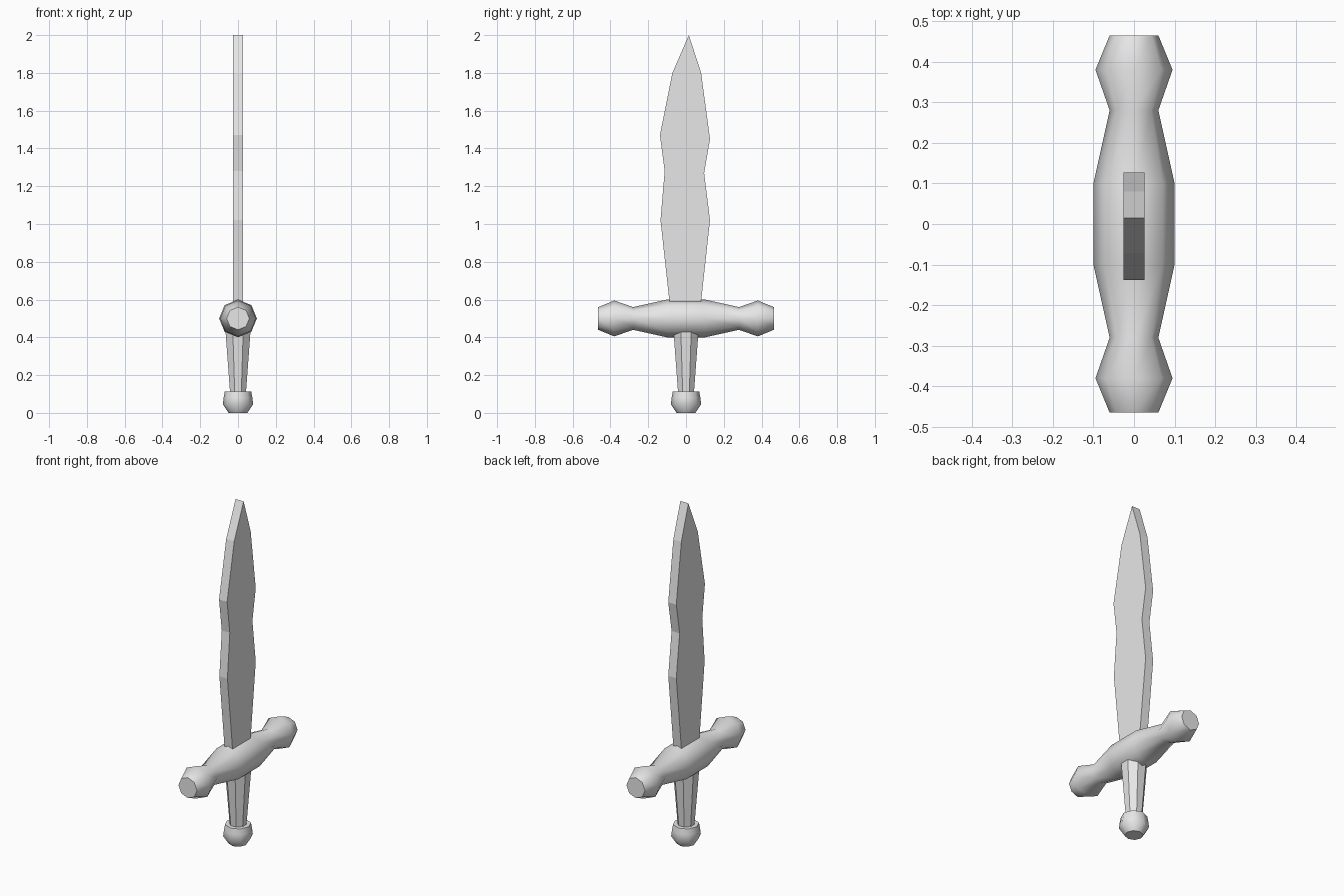
import bpy
import bmesh
from math import cos, sin, pi, radians

cube = bpy.data.objects.get("Cube")
if cube:
    bpy.data.objects.remove(cube, do_unlink=True)

# One plain grey for the whole weapon
grey = bpy.data.materials.new("plain grey")
grey.use_nodes = True
grey.diffuse_color = (0.8, 0.8, 0.8, 1)
grey.node_tree.nodes["Principled BSDF"].inputs["Base Color"].default_value = (0.8, 0.8, 0.8, 1)


def finish(name, bm, smooth_angle=None):
    bmesh.ops.recalc_face_normals(bm, faces=bm.faces)
    mesh = bpy.data.meshes.new(name)
    bm.to_mesh(mesh)
    bm.free()
    mesh.materials.append(grey)
    obj = bpy.data.objects.new(name, mesh)
    bpy.context.collection.objects.link(obj)
    if smooth_angle:
        bpy.ops.object.select_all(action='DESELECT')
        obj.select_set(True)
        bpy.context.view_layer.objects.active = obj
        bpy.ops.object.shade_smooth_by_angle(angle=radians(smooth_angle))
    return obj


def turned(name, profile, smooth_angle=None, twist=0.0, sides=8):
    """Capped solid along z from (radius, height) pairs."""
    bm = bmesh.new()
    rings = []
    for r, z in profile:
        angles = [twist + 2 * pi * i / sides for i in range(sides)]
        rings.append([bm.verts.new((r * cos(a), r * sin(a), z)) for a in angles])
    for low, high in zip(rings, rings[1:]):
        for i in range(sides):
            j = (i + 1) % sides
            bm.faces.new((low[i], low[j], high[j], high[i]))
    bm.faces.new(rings[0])
    bm.faces.new(rings[-1])
    return finish(name, bm, smooth_angle)


# Handle: rounded pommel and tapered faceted grip
turned("pommel", [(0.05, 0), (0.08, 0.045), (0.076, 0.08), (0.07, 0.113)], 50)
turned("grip", [(0.045, 0.1), (0.073, 0.45)], twist=pi / 8)

# Crossguard: symmetrical spindle with flared ends, laid along y
half = [(0.1, 0.1), (0.06, 0.28), (0.095, 0.38), (0.06, 0.465)]
guard = turned("crossguard", [(r, -z) for r, z in reversed(half)] + half, 50)
guard.rotation_euler.x = pi / 2
guard.location.z = 0.5

# Blade: flat leaf outline with a narrowed waist, extruded across x
front_edge = [(-0.078, 0.5), (-0.135, 1.02), (-0.113, 1.28), (-0.138, 1.47), (-0.072, 1.8)]
back_edge = [(0.07, 0.5), (0.127, 1.02), (0.096, 1.27), (0.127, 1.45), (0.08, 1.8)]
outline = front_edge + [(0.015, 2.0)] + back_edge[::-1]
bm = bmesh.new()
side = bm.faces.new([bm.verts.new((-0.026, y, z)) for y, z in outline])
extruded = bmesh.ops.extrude_face_region(bm, geom=[side], use_keep_orig=True)
moved = [g for g in extruded["geom"] if isinstance(g, bmesh.types.BMVert)]
bmesh.ops.translate(bm, verts=moved, vec=(0.052, 0, 0))
finish("blade", bm)
